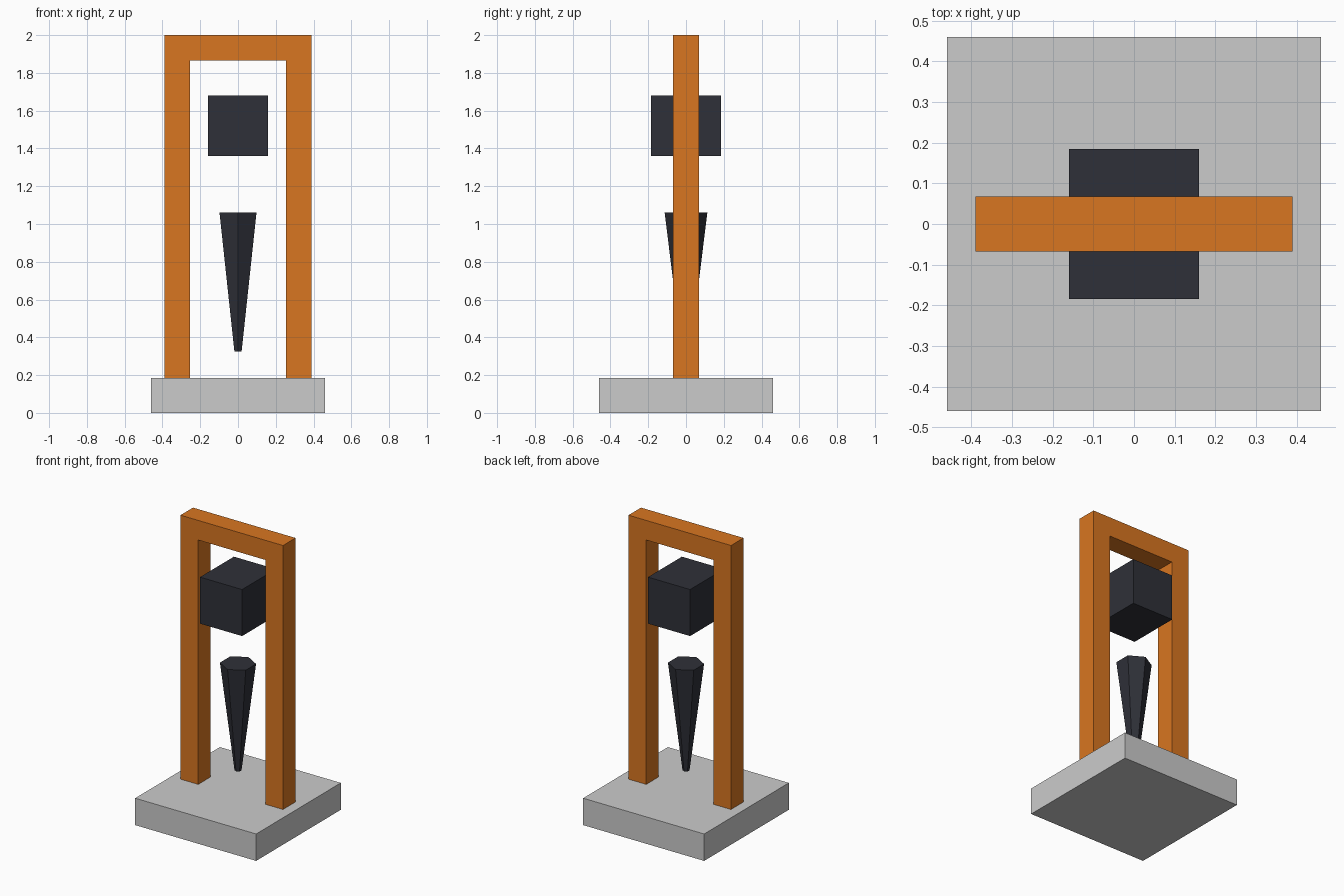
import bpy, bmesh
from mathutils import Matrix

if "Cube" in bpy.data.objects:
    bpy.data.objects.remove(bpy.data.objects["Cube"])


def material(name, color):
    mat = bpy.data.materials.new(name)
    mat.diffuse_color = (*color, 1)
    mat.use_nodes = True
    mat.node_tree.nodes["Principled BSDF"].inputs["Base Color"].default_value = mat.diffuse_color
    return mat


def finish(name, bm, mat=None):
    bmesh.ops.recalc_face_normals(bm, faces=bm.faces)
    mesh = bpy.data.meshes.new(name)
    bm.to_mesh(mesh)
    bm.free()
    if mat:
        mesh.materials.append(mat)
    obj = bpy.data.objects.new(name, mesh)
    bpy.context.collection.objects.link(obj)
    return obj


def box(name, size, z0, mat=None):
    """Box centred on x and y, with its underside at z0."""
    bm = bmesh.new()
    place = Matrix.Translation((0, 0, z0 + size[2] / 2)) @ Matrix.Diagonal((*size, 1))
    bmesh.ops.create_cube(bm, size=1, matrix=place)
    return finish(name, bm, mat)


orange = material("orange_paint", (0.69, 0.18, 0.015))
dark = material("dark_iron", (0.028, 0.030, 0.040))

# Square base slab
BASE_TOP = 0.185
box("base", (0.92, 0.92, BASE_TOP), 0)

# Portal frame: one arch outline extruded front to back
outer, inner, top, under, depth = 0.39, 0.255, 2.0, 1.865, 0.136
half = [(outer, top), (outer, BASE_TOP), (inner, BASE_TOP), (inner, under)]
profile = half + [(-x, z) for x, z in reversed(half)]
bm = bmesh.new()
face = bm.faces.new([bm.verts.new((x, -depth / 2, z)) for x, z in profile])
extruded = bmesh.ops.extrude_face_region(bm, geom=[face], use_keep_orig=True)
moved = [v for v in extruded["geom"] if isinstance(v, bmesh.types.BMVert)]
bmesh.ops.translate(bm, verts=moved, vec=(0, depth, 0))
finish("portal_frame", bm, orange)

# Drop weight hanging between the posts
box("drop_weight", (0.32, 0.368, 0.32), 1.36, dark)

# Six-sided tapered spike, narrow end down
z_tip, z_head = 0.325, 1.06
bm = bmesh.new()
bmesh.ops.create_cone(bm, cap_ends=True, segments=6, radius1=0.022, radius2=0.113,
                      depth=z_head - z_tip,
                      matrix=Matrix.Translation((0, 0, (z_tip + z_head) / 2)))
finish("spike", bm, dark)
